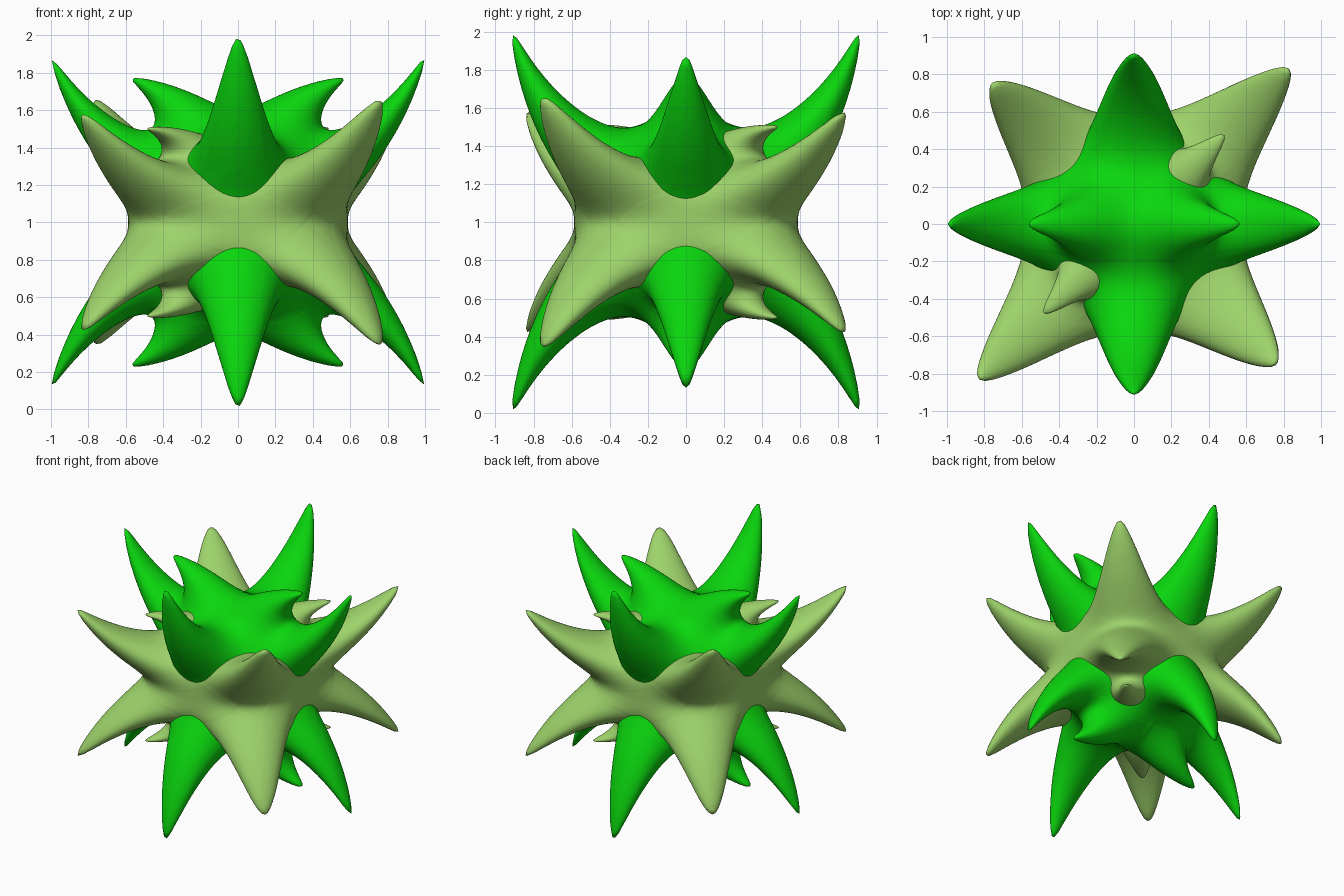
import bpy, bmesh, math
from mathutils import Vector

old = bpy.data.objects.get("Cube")
if old:
    bpy.data.objects.remove(old)


def material(name, rgb):
    m = bpy.data.materials.new(name)
    m.use_nodes = True
    col = (*rgb, 1)
    m.diffuse_color = col
    bsdf = m.node_tree.nodes["Principled BSDF"]
    bsdf.inputs["Base Color"].default_value = col
    bsdf.inputs["Roughness"].default_value = 0.6
    return m


class Spike:
    """A horn that grows from a root elevation and curls towards its tip."""

    def __init__(self, tip, root_elevation, width, rounding, flatness):
        self.tip = Vector(tip)
        flat = Vector((tip[0], tip[1], 0)).normalized()
        e = math.radians(root_elevation) * (1 if tip[2] > 0 else -1)
        self.root = flat * math.cos(e) + Vector((0, 0, math.sin(e)))
        self.width, self.rounding, self.flatness = width, rounding, flatness
        self.curl = Vector((0, 0, 0))

    def weight(self, d):
        gap = d - self.root
        gap.z *= self.flatness
        r = self.rounding
        return math.exp(-(math.sqrt(gap.length_squared + r * r) - r) / self.width)


def four_way(tip, *shape):
    """Repeat a spike by half a turn and by mirroring top to bottom."""
    x, y, z = tip
    return [Spike((s * x, s * y, t * z), *shape) for s in (1, -1) for t in (1, -1)]


def spiky_body(name, core, spikes, mat):
    def surface(d):
        p = Vector((d.x * core[0], d.y * core[0], d.z * core[1]))
        for s in spikes:
            f = s.weight(d)
            if f > 0.002:
                p += d * (f * (s.tip.length - core[0])) + s.curl * (f * f)
        return p

    # settle the curls so that every tip lands in its place
    for _ in range(6):
        for s in spikes:
            s.curl += s.tip - surface(s.root)

    bm = bmesh.new()
    bmesh.ops.create_icosphere(bm, subdivisions=7, radius=1)
    for v in bm.verts:
        v.co = surface(v.co.normalized())
    for f in bm.faces:
        f.smooth = True
    mesh = bpy.data.meshes.new(name)
    bm.to_mesh(mesh)
    bm.free()
    mesh.materials.append(mat)
    ob = bpy.data.objects.new(name, mesh)
    ob.location.z = 1
    bpy.context.collection.objects.link(ob)
    return ob


# Pale body: long corner spikes, blunt corner spikes, small horns
pale = (four_way((0.83, 0.83, 0.575), 19, 0.21, 0.04, 1.6)
        + four_way((0.76, -0.75, 0.65), 24, 0.22, 0.06, 1.6)
        + four_way((0.48, 0.475, 0.505), 56, 0.15, 0.05, 1))
spiky_body("pale_corner_star", (0.54, 0.40), pale,
           material("pale green", (0.34, 0.65, 0.145)))

# Bright body: side spikes, front and back spikes, curled crown horns
bright = (four_way((0.995, 0, 0.87), 30, 0.18, 0.02, 1.4)
          + four_way((0, 0.91, 0.985), 34, 0.2, 0.025, 1.35)
          + four_way((0.56, 0, 0.77), 67, 0.18, 0.04, 1))
spiky_body("bright_axis_star", (0.5, 0.47), bright,
           material("bright green", (0.003, 0.67, 0.004)))
